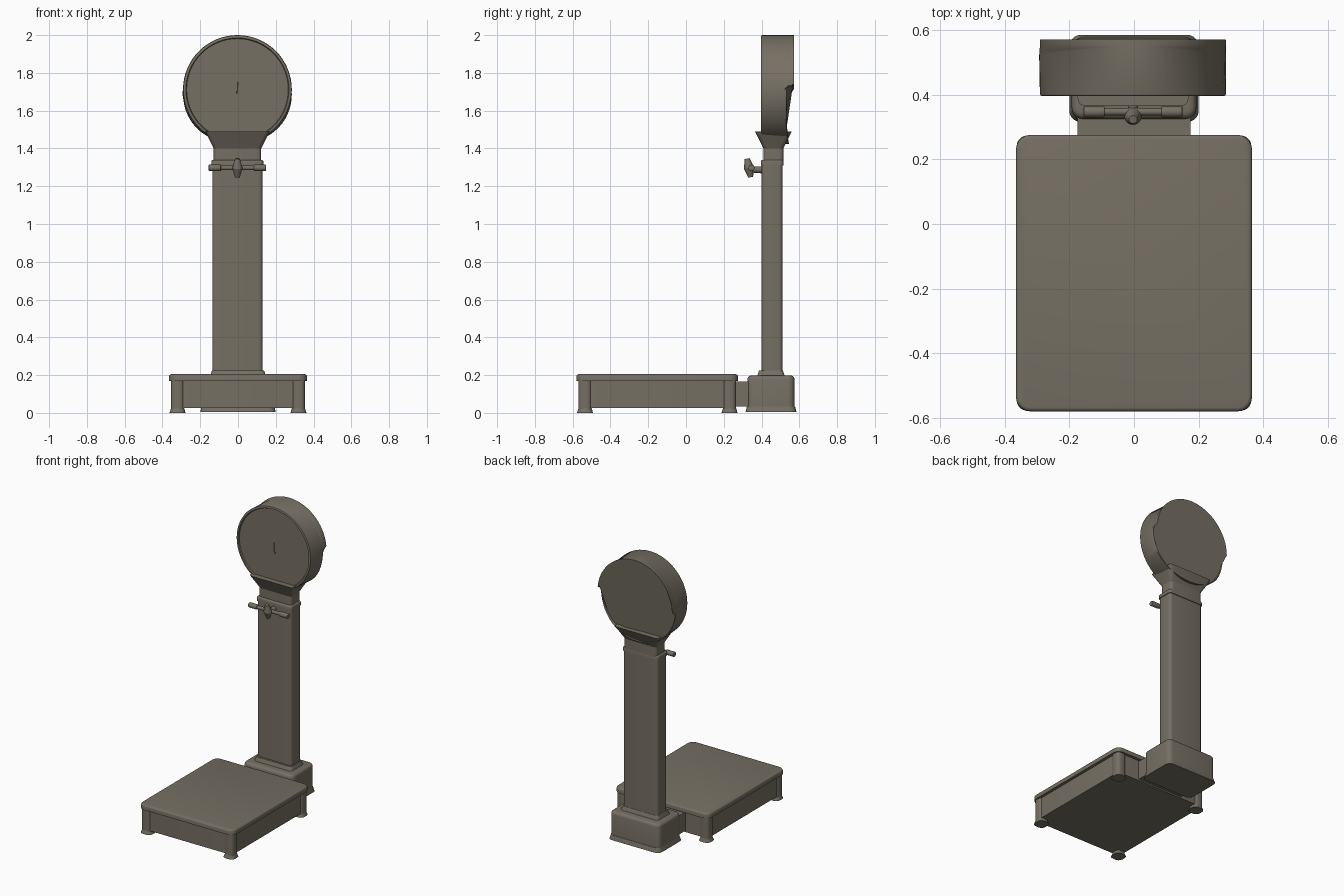
import bpy, bmesh, math
from mathutils import Matrix, Vector

cube = bpy.data.objects.get("Cube")
if cube:
    bpy.data.objects.remove(cube, do_unlink=True)

paint = bpy.data.materials.new("olive grey paint")
paint.use_nodes = True
color = (0.18, 0.16, 0.125, 1)
paint.diffuse_color = color
paint.node_tree.nodes["Principled BSDF"].inputs["Base Color"].default_value = color


def finish(name, bm):
    """Turn the working mesh into a painted, smooth-shaded object."""
    bmesh.ops.recalc_face_normals(bm, faces=bm.faces)
    mesh = bpy.data.meshes.new(name)
    bm.to_mesh(mesh)
    bm.free()
    mesh.materials.append(paint)
    part = bpy.data.objects.new(name, mesh)
    bpy.context.collection.objects.link(part)
    bpy.ops.object.select_all(action="DESELECT")
    part.select_set(True)
    bpy.context.view_layer.objects.active = part
    bpy.ops.object.shade_smooth_by_angle(angle=math.radians(35))
    return part


def bevel(bm, edges, width, segments):
    bmesh.ops.bevel(bm, geom=edges, offset=width, segments=segments,
                    profile=0.5, affect="EDGES")


def block(name, center, width, depth, bottom, top, corner, flare=0, rim=0):
    """Box with rounded upright corners, a top wider by flare, and a rounded rim."""
    bm = bmesh.new()
    bmesh.ops.create_cube(bm, size=1)
    uprights = []
    for v in bm.verts:
        grow = flare if v.co.z > 0 else 0
        v.co = Vector((center[0] + v.co.x * (width + grow),
                       center[1] + v.co.y * (depth + grow),
                       top if v.co.z > 0 else bottom))
    for edge in bm.edges:
        if abs(edge.verts[0].co.z - edge.verts[1].co.z) > (top - bottom) / 2:
            uprights.append(edge)
    bevel(bm, uprights, corner, 5)
    if rim:
        upper = [e for e in bm.edges if all(abs(v.co.z - top) < 1e-5 for v in e.verts)]
        bevel(bm, upper, rim, 3)
    return finish(name, bm)


def rod(name, center, axis, length, radius, end_radius, rim=0, sides=20):
    """Cylinder or cone along an axis, optionally with rounded ends."""
    bm = bmesh.new()
    bmesh.ops.create_cone(bm, cap_ends=True, segments=sides, radius1=radius,
                          radius2=end_radius, depth=length)
    if rim:
        ends = [e for e in bm.edges if e.verts[0].co.z * e.verts[1].co.z > 0]
        bevel(bm, ends, rim, 3)
    turn = Vector((0, 0, 1)).rotation_difference(Vector(axis)).to_matrix().to_4x4()
    bm.transform(Matrix.Translation(center) @ turn)
    return finish(name, bm)


ACROSS, BACKWARD, UP = (1, 0, 0), (0, 1, 0), (0, 0, 1)

# Weighing platform: body and overhanging plate
deck = Vector((0, -0.152))
plate_width, plate_depth, plate_top = 0.73, 0.855, 0.205
block("platform_body", deck, plate_width - 0.04, plate_depth - 0.04,
      bottom=0.025, top=0.18, corner=0.03)
block("platform_plate", deck, plate_width, plate_depth,
      bottom=0.17, top=plate_top, corner=0.045, rim=0.012)

# Corner feet with wider pads under them
for side, sx in (("left", 1), ("right", -1)):
    for end, sy in (("front", -1), ("back", 1)):
        spot = deck + Vector((sx * (plate_width / 2 - 0.045),
                              sy * (plate_depth / 2 - 0.045)))
        block(f"{end}_{side}_foot", spot, width=0.07, depth=0.07,
              bottom=0, top=0.17, corner=0.025)
        block(f"{end}_{side}_pad", spot, width=0.085, depth=0.085,
              bottom=0, top=0.025, corner=0.03, flare=-0.015)

# Link between platform and column base
block("base_link", (0, 0.3), width=0.35, depth=0.14,
      bottom=0.035, top=0.165, corner=0.005)

# Column base: flared foot, housing and sloping shoulder
tower = (0, 0.45)
block("base_foot", tower, width=0.4, depth=0.27,
      bottom=0.004, top=0.035, corner=0.035, flare=-0.015)
block("base_housing", tower, width=0.385, depth=0.25,
      bottom=0.03, top=0.198, corner=0.035, rim=0.02)
block("base_shoulder", tower, width=0.3, depth=0.15,
      bottom=0.19, top=0.225, corner=0.02, flare=-0.025)

# Column, collar and neck flaring out under the dial
mast = (-0.003, 0.456)
block("column", mast, width=0.266, depth=0.11,
      bottom=0.2, top=1.32, corner=0.02)
block("collar", mast, width=0.275, depth=0.12,
      bottom=1.31, top=1.34, corner=0.02, rim=0.01)
block("dial_neck", (mast[0], 0.463), width=0.252, depth=0.105,
      bottom=1.33, top=1.41, corner=0.02)
block("neck_flare", (mast[0], 0.463), width=0.252, depth=0.105,
      bottom=1.4, top=1.49, corner=0.02, flare=0.09)

# Dial housing with its face sunk inside the front rim
dial_radius, dial_front, dial_back = 0.288, 0.396, 0.546
dial_height = 2 - dial_radius
housing = bmesh.new()
bmesh.ops.create_cone(housing, cap_ends=True, segments=64, radius1=dial_radius,
                      radius2=dial_radius, depth=dial_back - dial_front)
housing.transform(Matrix.Translation((mast[0], (dial_front + dial_back) / 2, dial_height))
                  @ Matrix.Rotation(-math.pi / 2, 4, "X"))
back_ring = [e for e in housing.edges if all(v.co.y > 0.5 for v in e.verts)]
front_ring = [e for e in housing.edges if all(v.co.y < 0.4 for v in e.verts)]
bevel(housing, back_ring, 0.025, 4)
bevel(housing, front_ring, 0.007, 2)
face = min(housing.faces, key=lambda f: f.calc_center_median().y)
bmesh.ops.inset_individual(housing, faces=[face], thickness=0.008)
bmesh.ops.inset_individual(housing, faces=[face], thickness=0.004, depth=-0.008)
finish("dial_housing", housing)

# Pointer and pin on the dial face
rod("dial_pin", (mast[0], 0.402, dial_height - 0.03), BACKWARD,
    length=0.01, radius=0.01, end_radius=0.01)
rod("dial_pointer", (mast[0], 0.403, dial_height + 0.01), UP,
    length=0.06, radius=0.004, end_radius=0.002)

# Locking handle: stem, cross bar and thicker ends
handle = Vector((mast[0], 0.347, 1.297))
rod("handle_stem", handle + Vector((0, 0.03, -0.01)), BACKWARD,
    length=0.08, radius=0.014, end_radius=0.02)
rod("handle_bar", handle, ACROSS, length=0.3, radius=0.012, end_radius=0.012)
for side, sx in (("left", 1), ("right", -1)):
    rod(f"{side}_handle_end", handle + Vector((sx * 0.12, 0, 0)), ACROSS,
        length=0.065, radius=0.017, end_radius=0.017, rim=0.004)

# Centre grip: two tapered halves, leaning forward at the top
lean = Vector((0, -0.2, 1)).normalized()
grip = handle - Vector((0, 0.014, 0))
for half, sz in (("upper", 1), ("lower", -1)):
    rod(f"{half}_handle_grip", grip + lean * sz * 0.025, lean * sz,
        length=0.05, radius=0.027, end_radius=0.013)
